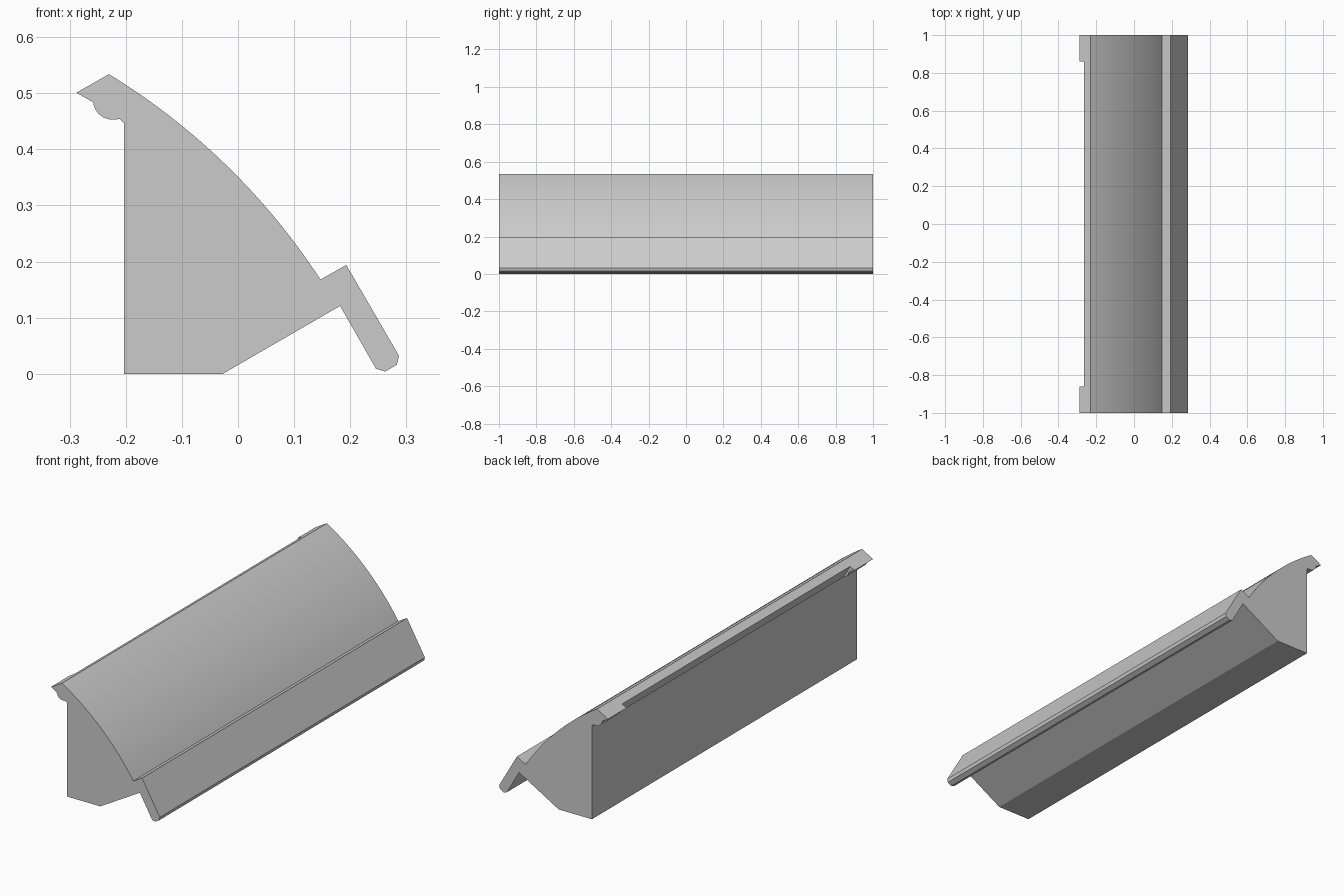
import bpy, bmesh, math
from mathutils import Vector

if "Cube" in bpy.data.objects:
    bpy.data.objects.remove(bpy.data.objects["Cube"])

grey = bpy.data.materials.new("light_grey")
grey.diffuse_color = (0.6, 0.6, 0.6, 1)
grey.use_nodes = True
grey.node_tree.nodes["Principled BSDF"].inputs["Base Color"].default_value = grey.diffuse_color


def arc(a, b, c, n):
    """Points on the circle through a, b, c, running from a to c."""
    a, b, c = Vector(a), Vector(b), Vector(c)
    d = 2 * (a.x * (b.y - c.y) + b.x * (c.y - a.y) + c.x * (a.y - b.y))
    s = [p.length_squared for p in (a, b, c)]
    o = Vector(((s[0] * (b.y - c.y) + s[1] * (c.y - a.y) + s[2] * (a.y - b.y)) / d,
                (s[0] * (c.x - b.x) + s[1] * (a.x - c.x) + s[2] * (b.x - a.x)) / d))
    r = (a - o).length
    t0 = math.atan2(a.y - o.y, a.x - o.x)
    t1 = math.atan2(c.y - o.y, c.x - o.x)
    sweep = (t1 - t0 + math.pi) % (2 * math.pi) - math.pi
    return [(o.x + r * math.cos(t0 + sweep * i / n),
             o.y + r * math.sin(t0 + sweep * i / n)) for i in range(n + 1)]


def prism(name, profile, y0, y1):
    """Extrude an x-z profile along y."""
    bm = bmesh.new()
    face = bm.faces.new([bm.verts.new((x, y0, z)) for x, z in profile])
    ext = bmesh.ops.extrude_face_region(bm, geom=[face])
    verts = [v for v in ext["geom"] if isinstance(v, bmesh.types.BMVert)]
    bmesh.ops.translate(bm, verts=verts, vec=(0, y1 - y0, 0))
    bmesh.ops.recalc_face_normals(bm, faces=bm.faces)
    me = bpy.data.meshes.new(name)
    bm.to_mesh(me)
    bm.free()
    me.materials.append(grey)
    ob = bpy.data.objects.new(name, me)
    bpy.context.collection.objects.link(ob)
    return ob


# Base, sloped underside and the hanging lip with a blunt end
profile = [(-0.203, 0.0), (-0.027, 0.0), (0.182, 0.121), (0.246, 0.009),
           (0.262, 0.004), (0.283, 0.016), (0.287, 0.032),
           (0.193, 0.194), (0.147, 0.168)]
# Curved upper face
profile += arc((0.147, 0.168), (0.0, 0.351), (-0.23, 0.534), 32)[1:]
# Upper lip and the bead below it
profile += [(-0.288, 0.501), (-0.258, 0.484)]
profile += arc((-0.258, 0.484), (-0.247, 0.462), (-0.223, 0.453), 8)[1:]
profile += [(-0.211, 0.454), (-0.203, 0.447)]
body = prism("moulding_body", profile, -1, 1)

# Trim the upper lip between the two end tabs
cutter = prism("lip_cutter", [(-0.2765, 0.534), (-0.265, 0.514), (-0.2275, 0.449),
                              (-0.25, 0.42), (-0.35, 0.45), (-0.35, 0.534)], -0.86, 0.86)
cutter.hide_render = True
trim = body.modifiers.new("trim", "BOOLEAN")
trim.operation = "DIFFERENCE"
trim.solver = "EXACT"
trim.object = cutter
bpy.context.view_layer.objects.active = body
body.select_set(True)
bpy.ops.object.modifier_apply(modifier="trim")
bpy.data.objects.remove(cutter)

bpy.ops.object.shade_smooth_by_angle(angle=math.radians(20))
